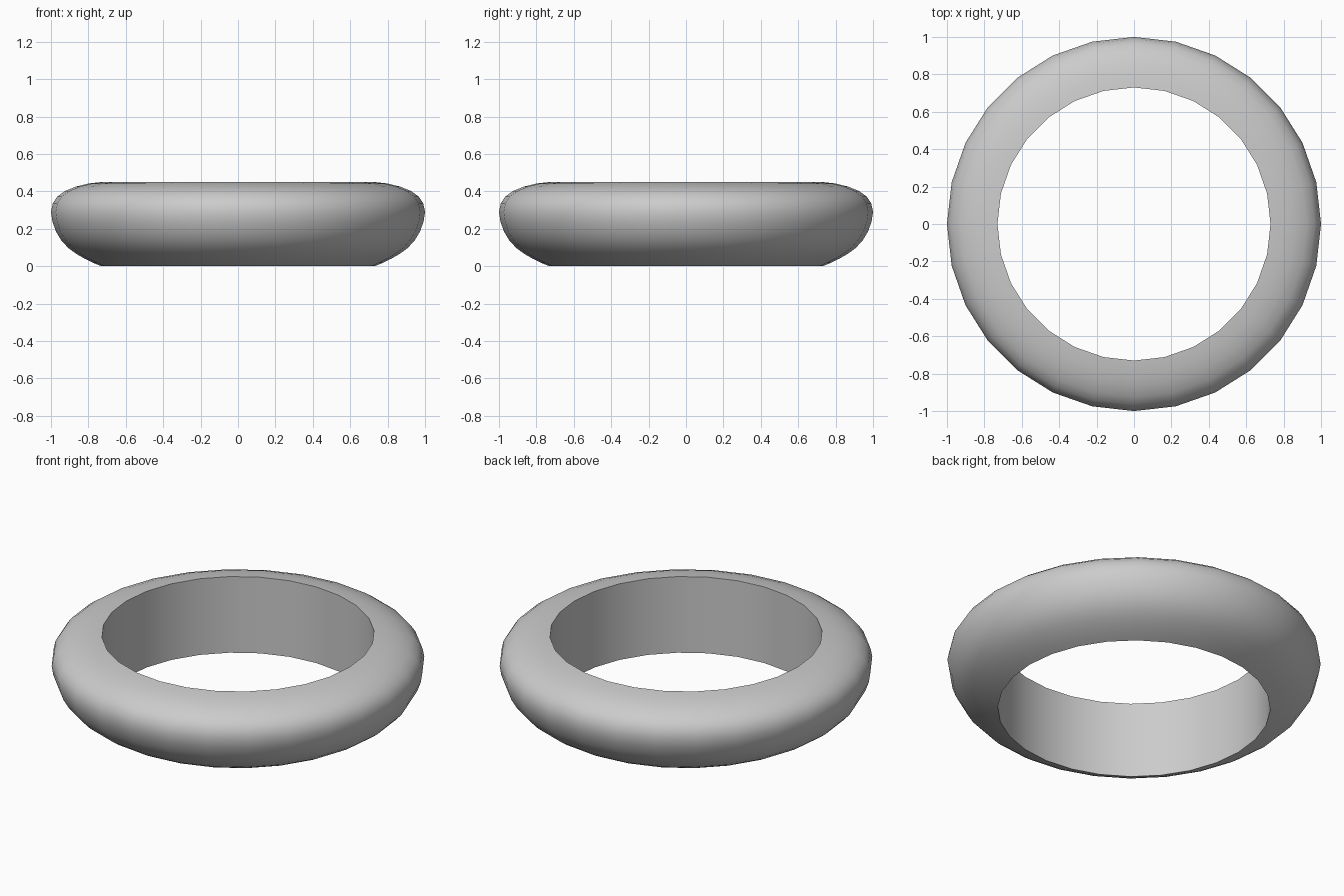
import bpy, bmesh
from math import sin, cos, pi, radians

if "Cube" in bpy.data.objects:
    bpy.data.objects.remove(bpy.data.objects["Cube"])

SIDES = 28

# Half cross-section (radius, height): straight bore, domed outside
profile = [(0.73, 0.0), (0.775, 0.018), (0.82, 0.04), (0.865, 0.066), (0.908, 0.098),
           (0.945, 0.138), (0.973, 0.185), (0.992, 0.238), (1.0, 0.29),
           (0.99, 0.337), (0.966, 0.372), (0.925, 0.402), (0.865, 0.426),
           (0.80, 0.442), (0.73, 0.45)]

# Turn the closed cross-section around z
bm = bmesh.new()
rings = []
for i in range(SIDES):
    a = 2 * pi * i / SIDES
    rings.append([bm.verts.new((r * cos(a), r * sin(a), z)) for r, z in profile])
n = len(profile)
for i in range(SIDES):
    a, b = rings[i], rings[(i + 1) % SIDES]
    for j in range(n):
        k = (j + 1) % n
        bm.faces.new((a[j], b[j], b[k], a[k]))
bmesh.ops.recalc_face_normals(bm, faces=bm.faces)
mesh = bpy.data.meshes.new("ring_band")
bm.to_mesh(mesh)
bm.free()

ring = bpy.data.objects.new("ring_band", mesh)
bpy.context.collection.objects.link(ring)
bpy.context.view_layer.objects.active = ring
ring.select_set(True)

# Smooth surfaces, crisp rims at the bore
bpy.ops.object.shade_smooth_by_angle(angle=radians(40))
